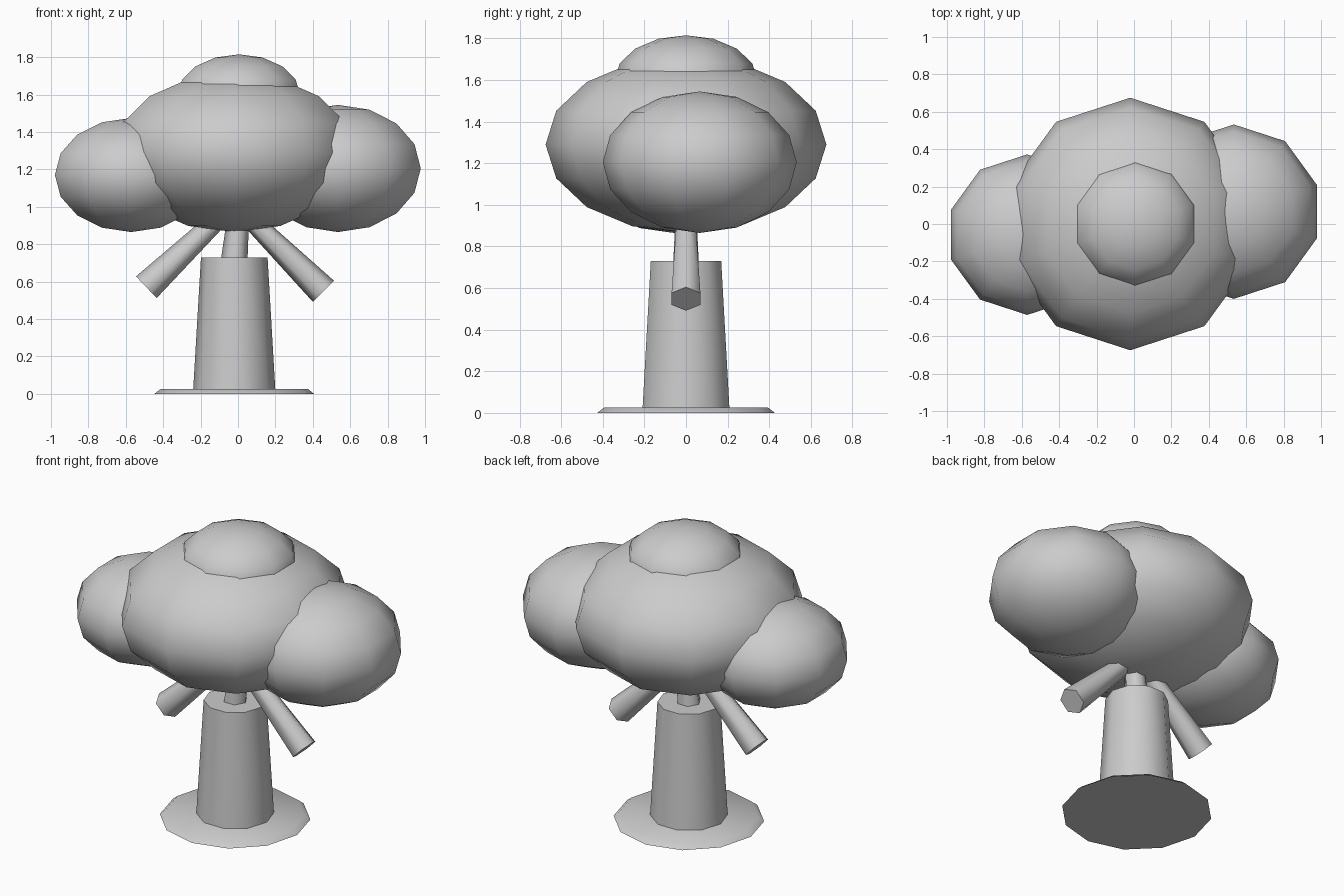
import bpy
import math
from mathutils import Vector

cube = bpy.data.objects.get("Cube")
if cube:
    bpy.data.objects.remove(cube, do_unlink=True)

grey = bpy.data.materials.new("plain grey")
grey.use_nodes = True
colour = (0.6, 0.6, 0.6, 1)
grey.diffuse_color = colour
grey.node_tree.nodes["Principled BSDF"].inputs["Base Color"].default_value = colour


def finish(name, angle):
    obj = bpy.context.object
    obj.name = name
    obj.data.materials.append(grey)
    bpy.ops.object.transform_apply(location=False, rotation=True, scale=True)
    bpy.ops.object.shade_smooth_by_angle(angle=math.radians(angle))
    return obj


def leaf_ball(name, centre, radius, height):
    """Flattened ten-sided ball with a corner on the x axis."""
    bpy.ops.mesh.primitive_uv_sphere_add(segments=10, ring_count=8, radius=1, location=centre)
    obj = bpy.context.object
    # Blender starts its ring on the x axis
    obj.scale = (radius, radius, height)
    finish(name, 80)


def tapered(name, start, end, r_start, r_end, sides, turn=0):
    """Tapered prism between two points, turned about its own axis."""
    start, end = Vector(start), Vector(end)
    axis = end - start
    bpy.ops.mesh.primitive_cone_add(vertices=sides, radius1=r_start, radius2=r_end,
                                    depth=axis.length, location=(start + end) / 2)
    obj = bpy.context.object
    # Tilt only in the xz plane, so a corner stays in that plane
    for v in obj.data.vertices:
        x, y = v.co.x, v.co.y
        c, s = math.cos(turn), math.sin(turn)
        v.co.x, v.co.y = x * c - y * s, x * s + y * c
    obj.rotation_euler = (0, math.atan2(axis.x, axis.z), 0)
    finish(name, 65)


QUARTER = math.pi / 2

# Ground disc and trunk
tapered("ground_disc", (-0.02, 0, 0), (-0.02, 0, 0.025), 0.427, 0.395, 12)
tapered("trunk", (-0.02, 0, 0.015), (-0.02, 0, 0.73), 0.22, 0.178, 10, QUARTER)

# Branches: free end first, narrowing into the crown
branches = {
    "left_branch": ((0.457, 0, 0.548), (0.06, 0, 0.94)),
    "right_branch": ((-0.49, 0, 0.57), (-0.09, 0, 0.95)),
    "middle_branch": ((-0.035, 0, 0.55), (0.015, 0, 1.1)),
}
for name, (start, end) in branches.items():
    tapered(name, start, end, 0.08, 0.05, 6, QUARTER)

# Leaf crown
leaf_ball("main_crown", (-0.02, 0, 1.29), 0.675, 0.425)
leaf_ball("top_crown", (0.005, 0, 1.597), 0.345, 0.218)
leaf_ball("left_crown", (0.534, 0.066, 1.205), 0.466, 0.34)
leaf_ball("right_crown", (-0.571, -0.057, 1.17), 0.429, 0.305)
